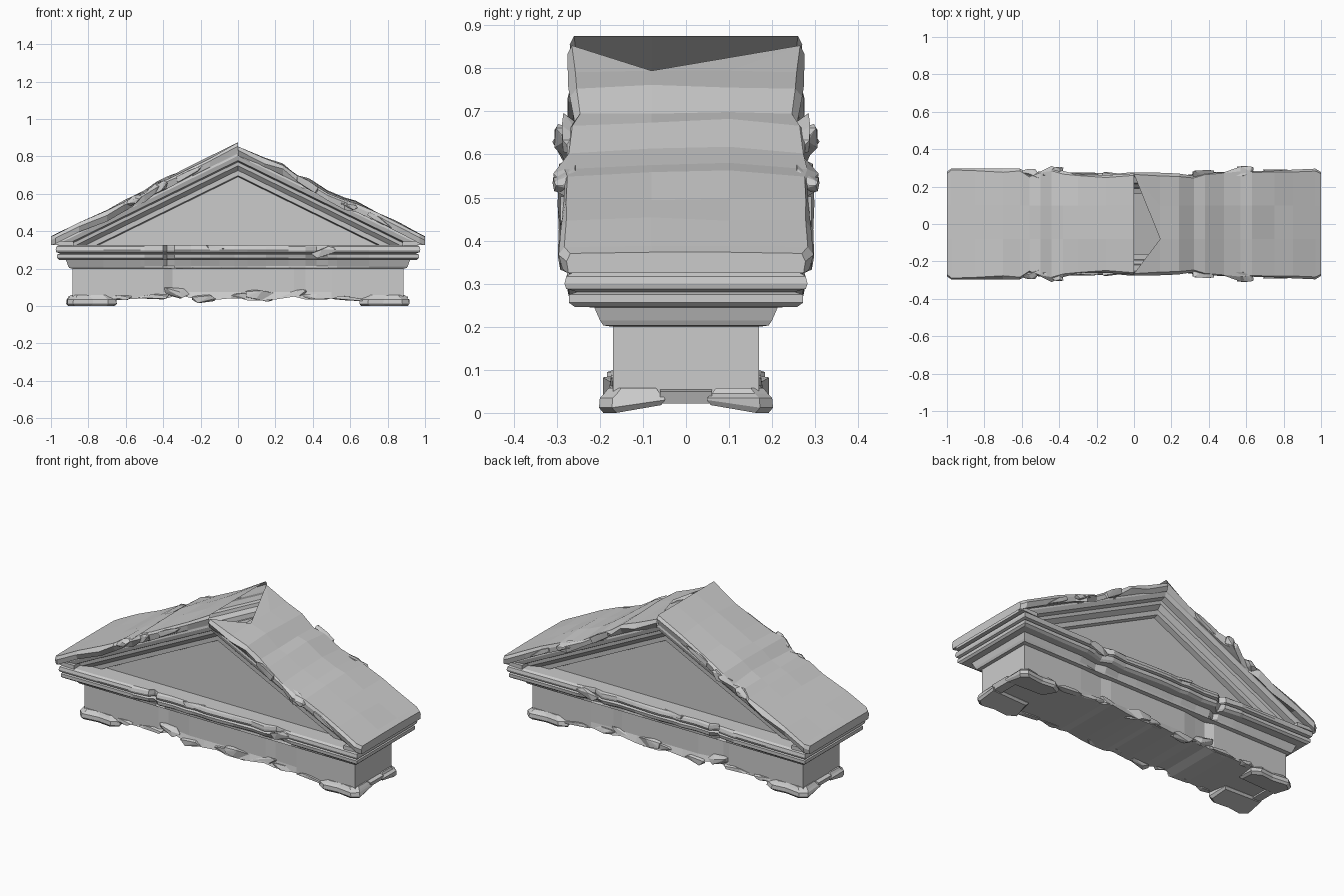
import bpy, bmesh, random
from mathutils import Vector

if "Cube" in bpy.data.objects:
    bpy.data.objects.remove(bpy.data.objects["Cube"])

rng = random.Random(7)
FLOOR = 0.325          # top of the horizontal cornice


def finish(name, bm):
    bmesh.ops.recalc_face_normals(bm, faces=bm.faces[:])
    me = bpy.data.meshes.new(name)
    bm.to_mesh(me)
    bm.free()
    ob = bpy.data.objects.new(name, me)
    bpy.context.collection.objects.link(ob)
    return ob


def lerp_table(table, x):
    for a, b in zip(table, table[1:]):
        if x <= b[0]:
            t = max(0, (x - a[0]) / (b[0] - a[0]))
            return [p + (q - p) * t for p, q in zip(a[1:], b[1:])]
    return table[-1][1:]


def band(name, profile, xs, chip, bottom=None):
    """Stack of rectangular rings (offset from frieze, z), chipped along the long sides."""
    bm = bmesh.new()
    rings = []
    n = len(xs)
    for k, (off, z) in enumerate(profile):
        hx, hy = 0.885 + 0.8 * off, 0.17 + off
        front, back = [], []
        for i, x in enumerate(xs):
            end = i in (0, n - 1)
            px = hx * (1 if x > 0 else -1) if end else x
            dy = 0 if end else chip(x, k)
            pz = bottom[i] if bottom and k == 0 else z
            front.append(bm.verts.new((px, -hy + dy, pz)))
            back.append(bm.verts.new((px, hy - dy, pz)))
        rings.append(front + back[::-1])
    m = 2 * n
    for a, b in zip(rings, rings[1:]):
        for i in range(m):
            j = (i + 1) % m
            bm.faces.new((a[i], a[j], b[j], b[i]))
    for r in (rings[0], rings[-1]):
        for i in range(n - 1):
            bm.faces.new((r[i], r[i + 1], r[m - 2 - i], r[m - 1 - i]))
    return finish(name, bm)


def lumps(name, items, count=16):
    """Faceted stone fragments (centre, half size), repeated on front and back."""
    bm = bmesh.new()
    for (c, s, tilt) in items:
        pts = []
        for _ in range(count):
            v = Vector([rng.uniform(-1, 1) for _ in range(3)])
            v /= max(abs(q) for q in v)
            v *= rng.uniform(0.85, 1)
            pts.append(Vector((c[0] + v.x * s[0], c[1] + v.y * s[1],
                               max(0, c[2] + v.z * s[2] + tilt * v.x * s[0]))))
        for side in (1, -1):
            vs = [bm.verts.new((p.x, p.y * side, p.z)) for p in pts]
            res = bmesh.ops.convex_hull(bm, input=vs)
            junk = [g for g in res['geom_interior'] if isinstance(g, bmesh.types.BMVert)]
            bmesh.ops.delete(bm, geom=list(set(junk)), context='VERTS')
    return finish(name, bm)


def prism(name, outline, y0, y1):
    """Outline in x,z extruded along y."""
    bm = bmesh.new()
    a = [bm.verts.new((x, y0, z)) for x, z in outline]
    b = [bm.verts.new((x, y1, z)) for x, z in outline]
    bm.faces.new(a)
    bm.faces.new(b[::-1])
    for i in range(len(a)):
        j = (i + 1) % len(a)
        bm.faces.new((a[i], a[j], b[j], b[i]))
    return finish(name, bm)


# frieze block with a ragged broken underside
fx = [-0.89, -0.66, -0.5, -0.4, -0.35, -0.28, -0.2, -0.1, 0, 0.05, 0.12, 0.2, 0.3, 0.36, 0.5, 0.66, 0.89]
fz = [0.03, 0.035, 0.04, 0.035, 0.05, 0.05, 0.03, 0.035, 0.045, 0.03, 0.03, 0.035, 0.05, 0.035, 0.04, 0.035, 0.03]
gash = {-0.35: 0.02, -0.28: 0.012, 0.36: 0.008}
band("frieze", [(0, 0), (0, 0.075), (0, 0.205)], fx,
     lambda x, k: gash.get(x, 0) + (-0.012 if k == 0 and abs(x) < 0.4 else 0), fz)

# horizontal cornice mouldings, chipped along their edges
cx = [-0.9, -0.72, -0.52, -0.5, -0.40, -0.38, -0.34, -0.25, -0.15, -0.1, -0.02, 0.05,
      0.15, 0.27, 0.36, 0.42, 0.48, 0.53, 0.7, 0.9]
wear = {x: (rng.uniform(0.004, 0.022) if abs(x) < 0.5 else rng.uniform(0, 0.004)) for x in cx}
wear[-0.38] = 0.045
wear[0.42] = 0.035


def cornice_chip(x, k):
    if k < 2:
        return 0
    return wear[x] * (1 if k in (4, 5, 8, 9, 10) else 0.5) + rng.uniform(0, 0.004)


band("cornice", [(0.0, 0.2), (0.022, 0.203), (0.03, 0.215), (0.043, 0.245), (0.088, 0.246),
                 (0.102, 0.256), (0.102, 0.275), (0.082, 0.281), (0.108, 0.288), (0.112, 0.3),
                 (0.108, 0.317), (0.095, FLOOR)], cx, cornice_chip)

# triangular wall inside the gable
prism("tympanum", [(-0.77, FLOOR - 0.01), (0.77, FLOOR - 0.01), (0, 0.70)], -0.162, 0.162)

# raking cornices: half section (y, depth below the roof surface)
half = [(0.16, 0.185), (0.19, 0.178), (0.192, 0.15), (0.215, 0.125), (0.218, 0.105),
        (0.25, 0.097), (0.258, 0.072), (0.256, 0.06), (0.272, 0.05), (0.28, 0.02), (0.27, 0.0)]
# stations: distance from ridge, roof half width, roof height change
left = [(0, 0.27, 0), (0.15, 0.27, 0), (0.3, 0.272, -0.002), (0.38, 0.28, 0), (0.44, 0.305, 0.002),
        (0.5, 0.29, -0.015), (0.56, 0.27, -0.012), (0.61, 0.292, -0.015), (0.7, 0.295, -0.018),
        (0.85, 0.298, -0.012), (0.975, 0.3, -0.012), (1.0, 0.28, -0.012)]
right = [(0, 0.275, -0.022), (0.14, 0.272, -0.012), (0.24, 0.275, 0.0), (0.32, 0.265, -0.02),
         (0.38, 0.282, -0.012), (0.48, 0.285, -0.025), (0.57, 0.305, -0.02), (0.63, 0.295, -0.005),
         (0.75, 0.287, -0.008), (0.85, 0.29, -0.01), (0.97, 0.295, -0.012), (1.0, 0.28, -0.012)]


def raking_cornice(name, stations, sx, hole):
    bm = bmesh.new()
    rows = []
    section = half + [(0.1, 0), (-0.08, 0)] + [(-y, d) for y, d in half[::-1]]
    h = len(half)
    for x, hw, dz in stations:
        row = []
        worn = 0.014 if 0.1 < x < 0.75 else 0.003
        jit = [(rng.uniform(-worn, worn * 0.4), rng.uniform(0, worn)) for _ in half]
        for i, (y, d) in enumerate(section):
            z = 0.875 - 0.49 * x - d
            if d <= 0.055:
                z += dz
                if abs(y) > 0.2:
                    j = jit[min(i, len(section) - 1 - i)]
                    s = 1 if y > 0 else -1
                    y = s * (abs(y) + (hw - 0.28) + j[0] * (1 if x else 0))
                    z -= j[1] if x else 0
                elif 0.2 < x < 0.9:
                    z += rng.uniform(-0.006, 0.006)
            row.append(bm.verts.new((sx * x, y, z)))
        rows.append(row)
    for r, (a, b) in enumerate(zip(rows, rows[1:])):
        for i in range(len(section) - 1):
            if hole and r == 0 and h - 1 <= i <= h + 1:
                # broken opening at the ridge: only the outer slivers remain
                if i == h - 1:
                    bm.faces.new((a[i], b[i], b[i + 1]))
                    bm.faces.new((a[i], b[i + 1], b[i + 2]))
                elif i == h + 1:
                    bm.faces.new((a[i + 1], b[i + 1], b[i]))
                continue
            bm.faces.new((a[i], a[i + 1], b[i + 1], b[i]))
    bm.faces.new(rows[-1])
    # trim where the slope meets the horizontal cornice
    bmesh.ops.bisect_plane(bm, geom=bm.verts[:] + bm.edges[:] + bm.faces[:],
                           plane_co=(0, 0, FLOOR), plane_no=(0, 0, 1), clear_inner=True)
    return finish(name, bm)


raking_cornice("left_raking_cornice", left, -1, False)
raking_cornice("right_raking_cornice", right, 1, True)

# eave soffits, corner feet and broken base strips at both ends
for side, s in (("left", -1), ("right", 1)):
    prism(side + "_eave_soffit", [(s * 0.88, 0.322), (s * 0.985, 0.326), (s * 0.985, 0.345), (s * 0.88, 0.345)],
          -0.272, 0.272)
    prism(side + "_base_strip", [(s * 0.85, 0.022), (s * 0.9, 0.022), (s * 0.91, 0.05), (s * 0.85, 0.06)],
          -0.06, 0.06)
    bm = bmesh.new()
    plan = [(0.67, 0.06), (0.655, 0.17), (0.70, 0.197), (0.78, 0.188), (0.88, 0.2), (0.915, 0.17), (0.91, 0.05)]
    for m in (1, -1):
        rings = []
        for z, k in ((0.0, -0.008), (0.012, 0.002), (0.035, 0.0), (0.045, -0.01), (0.058, -0.02)):
            rings.append([bm.verts.new((s * (x + (k if x > 0.8 else -k) + rng.uniform(-0.006, 0.004)),
                                        m * (y + (k if y > 0.1 else -k)),
                                        z + (0.018 if y < 0.1 and z < 0.02 else 0)))
                          for x, y in plan])
        for a, b in zip(rings, rings[1:]):
            for i in range(len(plan)):
                j = (i + 1) % len(plan)
                bm.faces.new((a[i], a[j], b[j], b[i]))
        bm.faces.new(rings[0])
        bm.faces.new(rings[-1])
    finish(side + "_corner_feet", bm)

# stone fragments clinging to the lower edge
lumps("base_fragments", [((-0.62, 0.165, 0.045), (0.06, 0.02, 0.014), 0),
                         ((-0.46, 0.165, 0.05), (0.10, 0.018, 0.015), 0.05),
                         ((-0.33, 0.165, 0.075), (0.07, 0.02, 0.03), -0.25),
                         ((-0.18, 0.168, 0.04), (0.07, 0.024, 0.022), 0.1),
                         ((0.0, 0.165, 0.055), (0.06, 0.02, 0.016), 0),
                         ((0.12, 0.17, 0.055), (0.08, 0.024, 0.03), -0.1),
                         ((0.28, 0.165, 0.065), (0.09, 0.016, 0.018), 0.1),
                         ((0.42, 0.165, 0.05), (0.08, 0.02, 0.015), 0),
                         ((0.58, 0.165, 0.042), (0.09, 0.018, 0.012), -0.05)])

# broken chips on the roof edges and the cornice lip
lumps("edge_chips", [((-0.55, 0.27, 0.57), (0.05, 0.025, 0.025), 0.5),
                     ((-0.43, 0.28, 0.63), (0.06, 0.028, 0.025), 0.5),
                     ((-0.26, 0.255, 0.71), (0.08, 0.02, 0.02), 0.5),
                     ((0.37, 0.265, 0.65), (0.06, 0.025, 0.025), -0.5),
                     ((0.59, 0.28, 0.54), (0.05, 0.03, 0.025), -0.5),
                     ((0.76, 0.27, 0.46), (0.07, 0.022, 0.015), -0.5),
                     ((-0.1, 0.26, 0.315), (0.07, 0.02, 0.012), 0),
                     ((0.46, 0.255, 0.29), (0.08, 0.024, 0.025), 0.35)])
